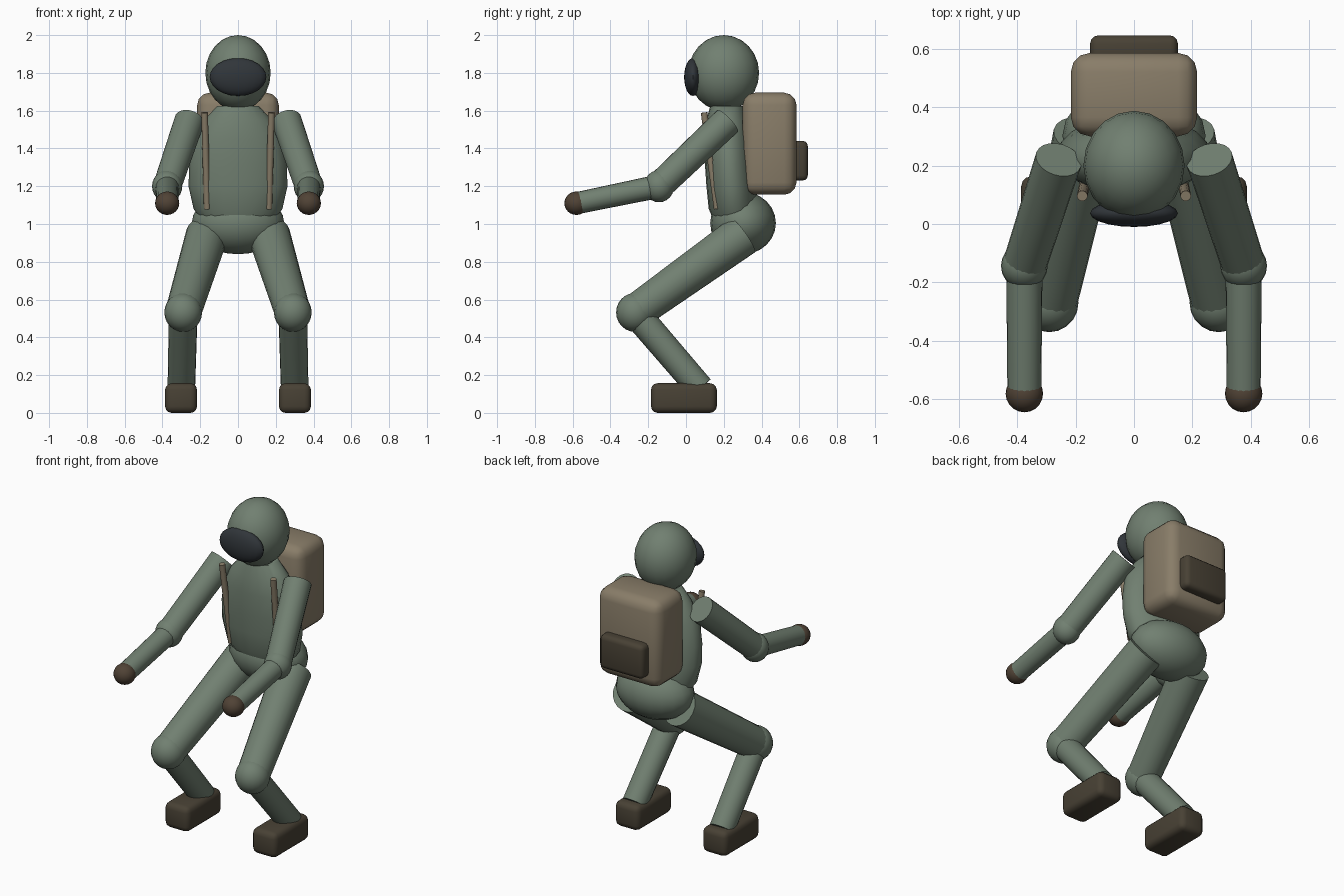
import bpy, bmesh, math
from mathutils import Vector, Matrix

if "Cube" in bpy.data.objects:
    bpy.data.objects.remove(bpy.data.objects["Cube"])


def material(name, rgb):
    m = bpy.data.materials.new(name)
    m.diffuse_color = (*rgb, 1)
    m.use_nodes = True
    m.node_tree.nodes["Principled BSDF"].inputs["Base Color"].default_value = m.diffuse_color
    return m


SUIT = material("suit_green", (0.165, 0.215, 0.165))
PACK = material("pack_tan", (0.25, 0.205, 0.14))
BOOT = material("boot_brown", (0.065, 0.053, 0.035))
GLOVE = material("glove_brown", (0.08, 0.055, 0.036))
VISOR = material("visor_dark", (0.03, 0.036, 0.042))


def finish(name, bm, mat, angle=50):
    bmesh.ops.recalc_face_normals(bm, faces=bm.faces)
    mesh = bpy.data.meshes.new(name)
    bm.to_mesh(mesh)
    bm.free()
    mesh.materials.append(mat)
    ob = bpy.data.objects.new(name, mesh)
    bpy.context.collection.objects.link(ob)
    bpy.ops.object.select_all(action='DESELECT')
    ob.select_set(True)
    bpy.context.view_layer.objects.active = ob
    bpy.ops.object.shade_smooth_by_angle(angle=math.radians(angle))
    return ob


def ellipsoid(name, c, r, mat, u=20, v=12):
    bm = bmesh.new()
    mat4 = Matrix.Translation(c) @ Matrix.Diagonal((*r, 1))
    bmesh.ops.create_uvsphere(bm, u_segments=u, v_segments=v, radius=1, matrix=mat4)
    return finish(name, bm, mat)


def limb(name, a, b, ra, rb, mat, sides=20):
    a, b = Vector(a), Vector(b)
    d = b - a
    m = Matrix.Translation((a + b) / 2) @ d.to_track_quat('Z', 'Y').to_matrix().to_4x4()
    bm = bmesh.new()
    bmesh.ops.create_cone(bm, cap_ends=True, segments=sides, radius1=ra,
                          radius2=rb, depth=d.length, matrix=m)
    return finish(name, bm, mat)


def box(name, lo, hi, bevel, mat, segments=3):
    lo, hi = Vector(lo), Vector(hi)
    bm = bmesh.new()
    bmesh.ops.create_cube(bm, size=1, matrix=Matrix.Translation((lo + hi) / 2)
                          @ Matrix.Diagonal((*(hi - lo), 1)))
    bmesh.ops.bevel(bm, geom=bm.edges[:], offset=bevel, segments=segments,
                    profile=0.5, affect='EDGES')
    return finish(name, bm, mat)


def loft(name, rings, mat, sides=20):
    bm = bmesh.new()
    loops = []
    for z, cy, rx, ry in rings:
        loops.append([bm.verts.new((rx * math.cos(t), cy + ry * math.sin(t), z))
                      for t in (2 * math.pi * i / sides for i in range(sides))])
    for p, q in zip(loops, loops[1:]):
        for i in range(sides):
            j = (i + 1) % sides
            bm.faces.new((p[i], p[j], q[j], q[i]))
    bm.faces.new(loops[0])
    bm.faces.new(loops[-1])
    return finish(name, bm, mat)


# Head and visor
ellipsoid("head", (0, 0.2, 1.8), (0.173, 0.187, 0.2), SUIT)
ellipsoid("visor", (0, 0.037, 1.778), (0.15, 0.047, 0.1), VISOR)

# Torso (z, centre y, half width, half depth) and hips
loft("torso", [(1.0, 0.265, 0.18, 0.11), (1.08, 0.25, 0.235, 0.13),
               (1.2, 0.24, 0.262, 0.132), (1.32, 0.23, 0.258, 0.13),
               (1.45, 0.222, 0.235, 0.124), (1.55, 0.218, 0.18, 0.11),
               (1.625, 0.218, 0.11, 0.09)], SUIT)
ellipsoid("hips", (0, 0.302, 1.005), (0.245, 0.174, 0.165), SUIT)

# Backpack and its pocket
box("backpack", (-0.216, 0.3, 1.155), (0.216, 0.585, 1.695), 0.065, PACK)
box("backpack_pocket", (-0.15, 0.55, 1.23), (0.15, 0.645, 1.44), 0.028, BOOT)

for s, side in ((-1, "right"), (1, "left")):
    # Shoulder straps
    limb(side + "_strap", (s * 0.177, 0.096, 1.59), (s * 0.163, 0.165, 1.08),
         0.018, 0.018, PACK, 12)

    # Arms
    shoulder, elbow = (s * 0.258, 0.22, 1.545), (s * 0.375, -0.143, 1.2)
    wrist = (s * 0.375, -0.58, 1.11)
    limb(side + "_upper_arm", shoulder, elbow, 0.08, 0.075, SUIT)
    ellipsoid(side + "_elbow", elbow, (0.08, 0.08, 0.085), SUIT)
    limb(side + "_forearm", elbow, wrist, 0.062, 0.058, SUIT)
    ellipsoid(side + "_hand", wrist, (0.064, 0.064, 0.062), GLOVE)

    # Legs
    hip, knee = (s * 0.165, 0.3, 0.94), (s * 0.29, -0.27, 0.532)
    ankle = (s * 0.3, 0.075, 0.13)
    limb(side + "_thigh", hip, knee, 0.112, 0.095, SUIT)
    ellipsoid(side + "_knee", knee, (0.1, 0.1, 0.103), SUIT)
    limb(side + "_shin", knee, ankle, 0.076, 0.073, SUIT)

    # Boots
    x0, x1 = sorted((s * 0.217, s * 0.386))
    box(side + "_boot", (x0, -0.185, 0), (x1, 0.163, 0.157), 0.035, BOOT)
